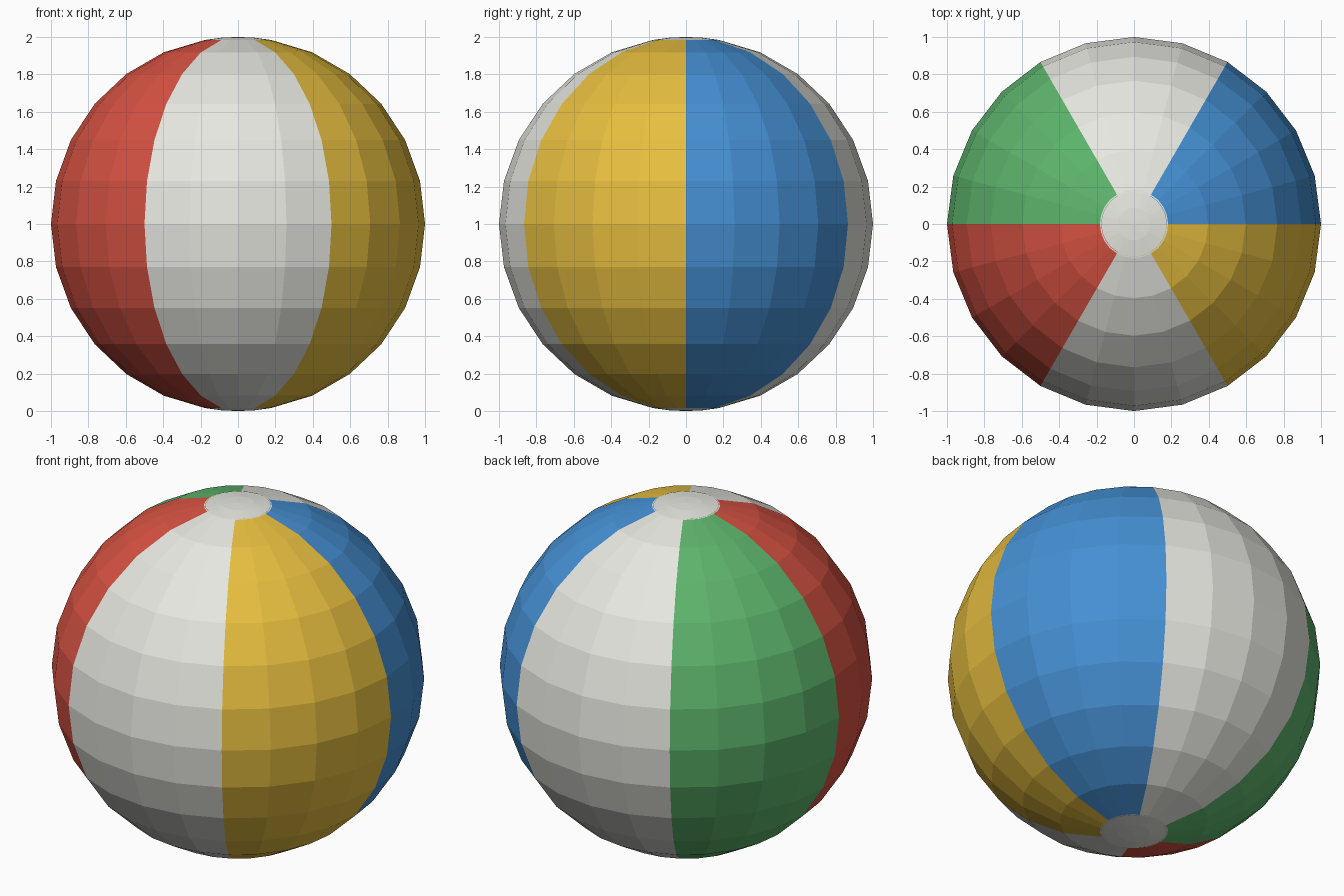
import bpy
import bmesh
from math import radians, sin, cos

cube = bpy.data.objects.get("Cube")
if cube:
    bpy.data.objects.remove(cube)

RADIUS = 1.0
SEAM_LAT = 80      # panels run between these latitudes
ROWS = 12          # rows of faces in a panel
COLUMNS = 4        # columns of faces in a panel


def make_material(name, rgb):
    mat = bpy.data.materials.new(name)
    mat.use_nodes = True
    colour = (*rgb, 1.0)
    mat.diffuse_color = colour
    mat.node_tree.nodes["Principled BSDF"].inputs["Base Color"].default_value = colour
    return mat


white = make_material("white", (0.83, 0.83, 0.78))
red = make_material("red", (0.68, 0.085, 0.055))
yellow = make_material("yellow", (0.88, 0.57, 0.055))
blue = make_material("blue", (0.06, 0.28, 0.66))
green = make_material("green", (0.11, 0.46, 0.15))


def sphere_point(lat, lon):
    lat, lon = radians(lat), radians(lon)
    return (RADIUS * cos(lat) * cos(lon),
            RADIUS * cos(lat) * sin(lon),
            RADIUS + RADIUS * sin(lat))


def make_patch(name, lats, lons, mat):
    """Flat-shaded patch of the ball over a grid of latitudes and longitudes."""
    bm = bmesh.new()
    grid = [[bm.verts.new(sphere_point(a, o)) for o in lons] for a in lats]
    for low, high in zip(grid, grid[1:]):
        for i in range(len(lons) - 1):
            bm.faces.new((low[i], low[i + 1], high[i + 1], high[i]))
    # Close full rings and collapse the pole
    bmesh.ops.remove_doubles(bm, verts=bm.verts, dist=0.0001)
    mesh = bpy.data.meshes.new(name)
    bm.to_mesh(mesh)
    bm.free()
    mesh.materials.append(mat)
    obj = bpy.data.objects.new(name, mesh)
    bpy.context.collection.objects.link(obj)
    return obj


# Six coloured panels, counter-clockwise from +x
panels = [("blue_panel", blue), ("white_back_panel", white),
          ("green_panel", green), ("red_panel", red),
          ("white_front_panel", white), ("yellow_panel", yellow)]
span = 360 / len(panels)
panel_lats = [-SEAM_LAT + 2 * SEAM_LAT * r / ROWS for r in range(ROWS + 1)]
for n, (name, mat) in enumerate(panels):
    lons = [span * (n + c / COLUMNS) for c in range(COLUMNS + 1)]
    make_patch(name, panel_lats, lons, mat)

# Round caps slightly overlapping the panel ends
around = [15 * i for i in range(25)]
cap_lats = [SEAM_LAT - 0.5, 85, 90]
make_patch("top_cap", cap_lats, around, white)
make_patch("bottom_cap", [-a for a in reversed(cap_lats)], around, white)
